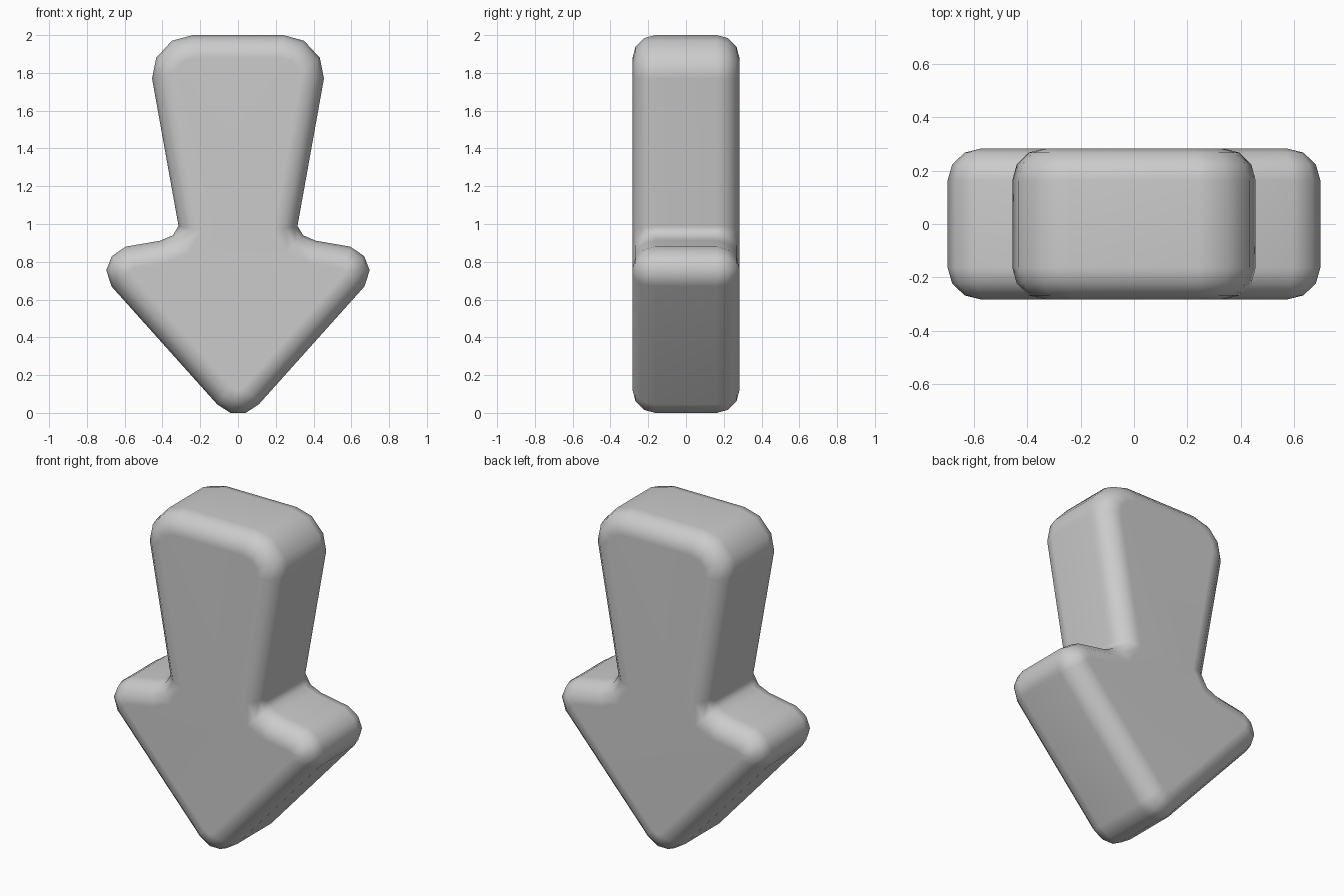
import bpy, bmesh, math
from mathutils import Vector

if "Cube" in bpy.data.objects:
    bpy.data.objects.remove(bpy.data.objects["Cube"])

HALF_DEPTH, RADIUS, STEPS = 0.283, 0.12, 3

# Right half of the arrow outline (x, z), tip to top; the left half is mirrored
half = [(0.04, 0.0), (0.11, 0.045), (0.67, 0.67), (0.697, 0.755), (0.668, 0.83),
        (0.595, 0.88), (0.41, 0.912), (0.345, 0.94), (0.315, 0.99),
        (0.455, 1.77), (0.433, 1.88), (0.35, 1.97), (0.24, 2.0)]
outline = [Vector(p) for p in half] + [Vector((-x, z)) for x, z in reversed(half)]


def inset(points, d):
    """Move every side of a counter-clockwise outline inwards by d."""
    result = []
    for i, p in enumerate(points):
        a = (p - points[i - 1]).normalized()
        b = (points[(i + 1) % len(points)] - p).normalized()
        na, nb = Vector((-a.y, a.x)), Vector((-b.y, b.x))
        result.append(p + (na + nb) * (d / (1 + na.dot(nb))))
    return result


# Quarter-round edge as (inset, y) pairs, front to back
edge = []
for i in range(STEPS + 1):
    t = math.pi / 2 * i / STEPS
    edge.append((RADIUS * (1 - math.sin(t)), -HALF_DEPTH + RADIUS * (1 - math.cos(t))))
edge += [(d, -y) for d, y in reversed(edge)]

# Arrow body: rings joined by quads, closed front and back
bm = bmesh.new()
rings = [[bm.verts.new((p.x, y, p.y)) for p in inset(outline, d)] for d, y in edge]
n = len(outline)
for r, s in zip(rings, rings[1:]):
    for i in range(n):
        j = (i + 1) % n
        bm.faces.new((r[i], r[j], s[j], s[i]))
bm.faces.new(rings[0])
bm.faces.new(rings[-1])
bmesh.ops.recalc_face_normals(bm, faces=bm.faces)
for f in bm.faces:
    f.smooth = True

mesh = bpy.data.meshes.new("down_arrow")
bm.to_mesh(mesh)
bm.free()
arrow = bpy.data.objects.new("down_arrow", mesh)
bpy.context.collection.objects.link(arrow)

# Keep the broad faces flat under smooth shading
weighted = arrow.modifiers.new("weighted_normals", 'WEIGHTED_NORMAL')
weighted.keep_sharp = True
